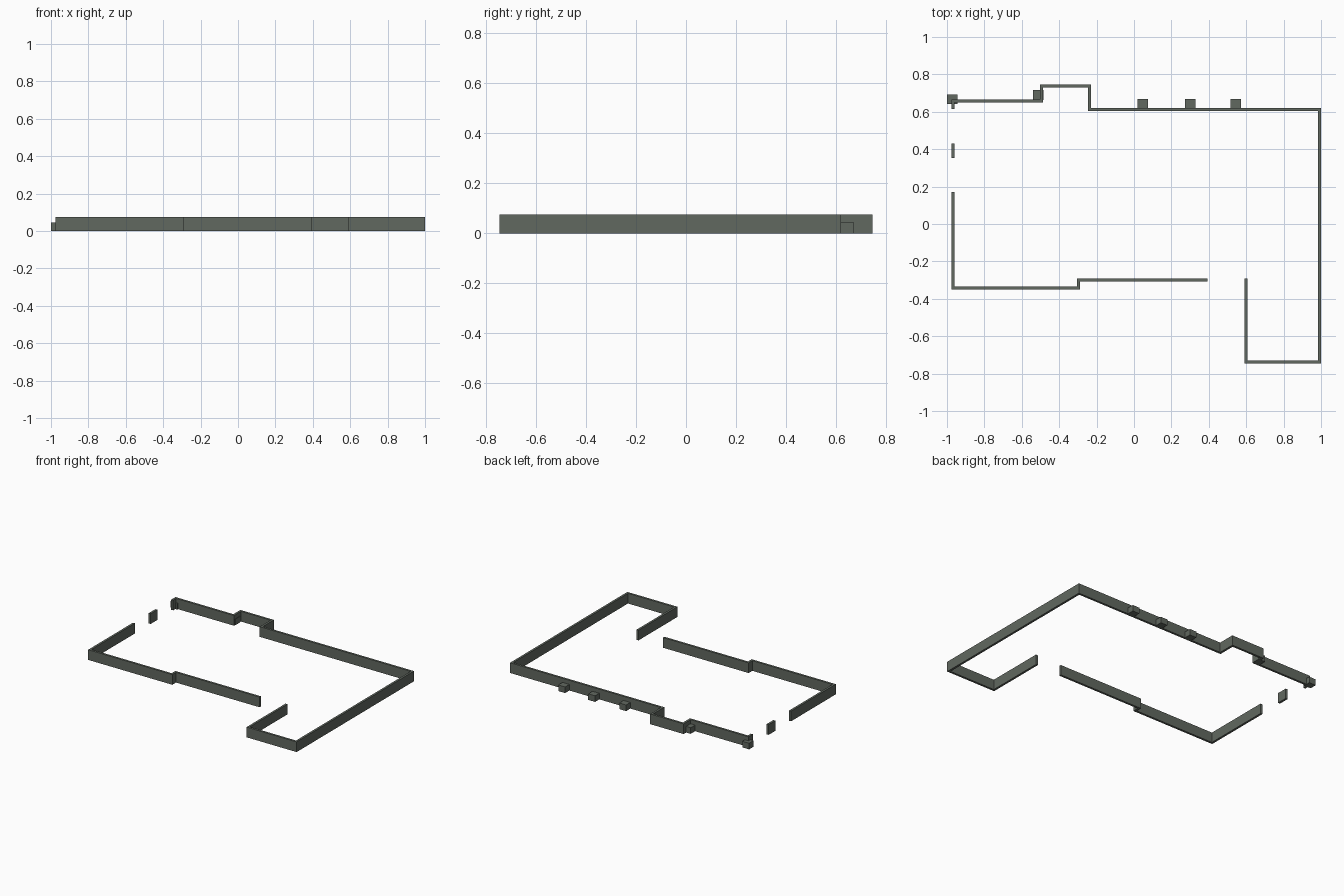
import bpy, bmesh

if "Cube" in bpy.data.objects:
    bpy.data.objects.remove(bpy.data.objects["Cube"])

T = 0.016      # wall thickness
WALL_H = 0.075
BOX_H = 0.045

mat = bpy.data.materials.new("dark grey green")
mat.diffuse_color = (0.12, 0.138, 0.117, 1)
mat.use_nodes = True
mat.node_tree.nodes["Principled BSDF"].inputs["Base Color"].default_value = mat.diffuse_color


def wall(name, pts):
    """Mitred wall following a right-angled centre line."""
    n = len(pts)
    dirs = []
    for (ax, ay), (bx, by) in zip(pts, pts[1:]):
        l = abs(bx - ax) + abs(by - ay)
        dirs.append(((bx - ax) / l, (by - ay) / l))
    bm = bmesh.new()
    rings = []
    for i, (x, y) in enumerate(pts):
        used = {dirs[max(i - 1, 0)], dirs[min(i, n - 2)]}
        ox = sum(-d[1] for d in used) * T / 2
        oy = sum(d[0] for d in used) * T / 2
        rings.append([bm.verts.new((x + s * ox, y + s * oy, z))
                      for s, z in ((1, 0), (-1, 0), (-1, WALL_H), (1, WALL_H))])
    for a, b in zip(rings, rings[1:]):
        for k in range(4):
            m = (k + 1) % 4
            bm.faces.new((a[k], a[m], b[m], b[k]))
    bm.faces.new(rings[0])
    bm.faces.new(rings[-1])
    finish(name, bm)


def box(name, x, y, w=0.056, d=0.053):
    bm = bmesh.new()
    bmesh.ops.create_cube(bm, size=1)
    for v in bm.verts:
        v.co = (x + v.co.x * w, y + v.co.y * d, (v.co.z + 0.5) * BOX_H)
    finish(name, bm)


def finish(name, bm):
    bmesh.ops.recalc_face_normals(bm, faces=bm.faces)
    me = bpy.data.meshes.new(name)
    bm.to_mesh(me)
    bm.free()
    me.materials.append(mat)
    bpy.context.collection.objects.link(bpy.data.objects.new(name, me))


# long perimeter: back-left corner stub, back jog, right side, front-right bay
wall("back_and_right_wall", [
    (-0.967, 0.615), (-0.967, 0.657), (-0.495, 0.657), (-0.495, 0.738),
    (-0.238, 0.738), (-0.238, 0.612), (0.992, 0.612), (0.992, -0.738),
    (0.6, -0.738), (0.6, -0.292)])
# front and left wall with a small step
wall("front_and_left_wall", [
    (0.392, -0.3), (-0.298, -0.3), (-0.298, -0.343),
    (-0.967, -0.343), (-0.967, 0.17)])
# short pier between the left openings
wall("left_pier", [(-0.967, 0.353), (-0.967, 0.431)])

# low blocks outside the back wall
box("corner_block", -0.972, 0.667)
box("jog_block", -0.512, 0.69)
for i, x in enumerate((0.047, 0.3, 0.544)):
    box(f"back_block_{i + 1}", x, 0.643)
